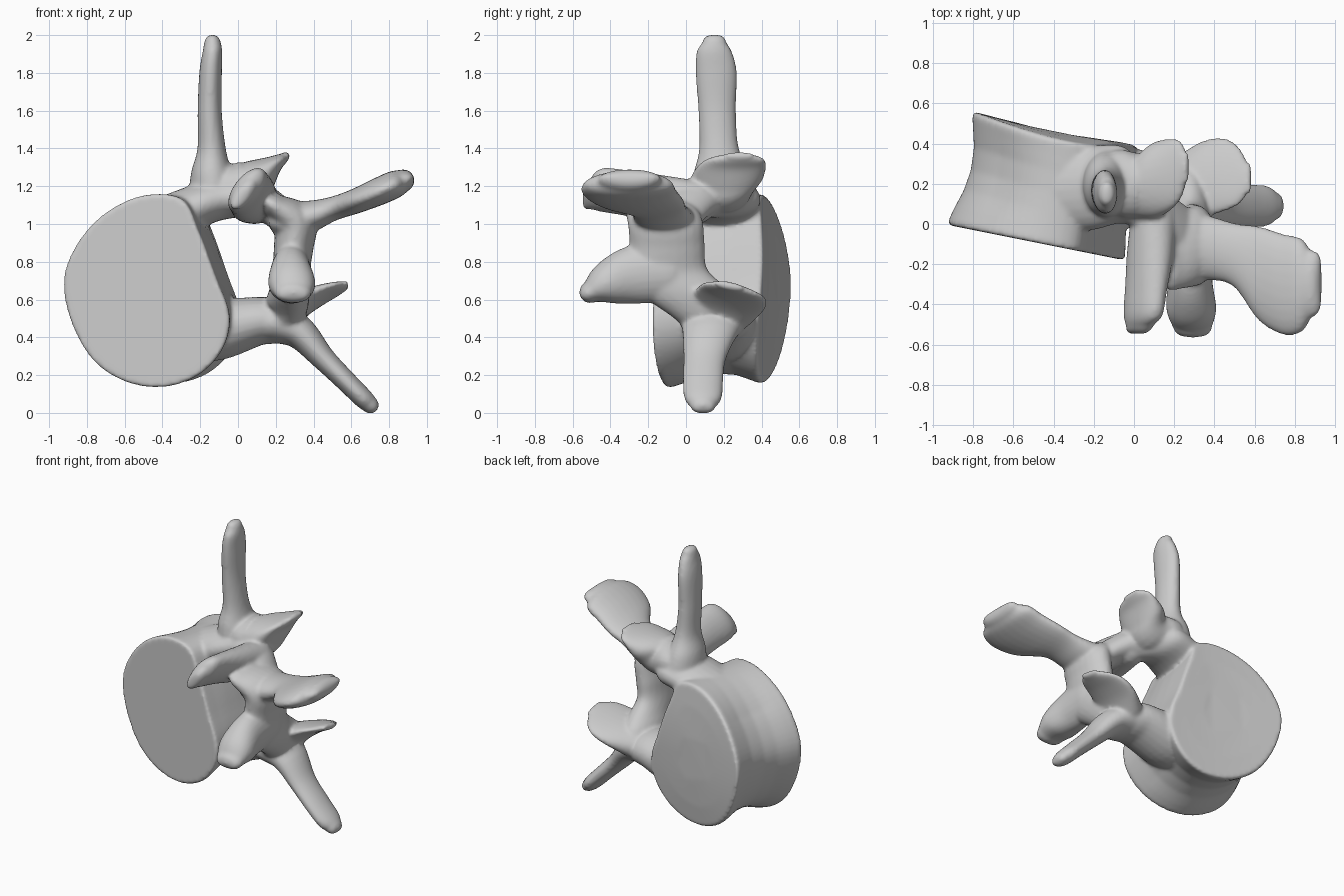
import bpy, bmesh, math
from mathutils import Vector

cube = bpy.data.objects.get("Cube")
if cube:
    bpy.data.objects.remove(cube)

bone = bpy.data.materials.new("bone_grey")
bone.use_nodes = True
GREY = (0.6, 0.6, 0.6, 1)
bone.diffuse_color = GREY
bone.node_tree.nodes["Principled BSDF"].inputs["Base Color"].default_value = GREY


def spline(keys, closed=False, steps=5):
    """Catmull-Rom curve through tuples of any length."""
    n, out = len(keys), []
    pick = lambda i: keys[i % n] if closed else keys[max(0, min(n - 1, i))]
    for i in range(n if closed else n - 1):
        for s in range(steps):
            t = s / steps
            out.append([0.5 * (2 * b + (c - a) * t + (2 * a - 5 * b + 4 * c - d) * t * t
                               + (3 * b - a - 3 * c + d) * t ** 3)
                        for a, b, c, d in zip(*(pick(i + k) for k in (-1, 0, 1, 2)))])
    if not closed:
        out.append(list(keys[-1]))
    return out


def loft(bm, rings):
    """Skin a list of point rings and close both ends."""
    loops = [[bm.verts.new(p) for p in ring] for ring in rings]
    faces = [bm.faces.new(loops[0]), bm.faces.new(loops[-1])]
    n = len(loops[0])
    for a, b in zip(loops, loops[1:]):
        for i in range(n):
            j = (i + 1) % n
            faces.append(bm.faces.new((a[i], a[j], b[j], b[i])))
    bmesh.ops.recalc_face_normals(bm, faces=faces)


def limb(bm, wide, keys, sides=24):
    """Oval limb; each key is x, y, z, half width, half thickness."""
    wide = Vector(wide).normalized()
    path = spline(keys)
    mid = [Vector(p[:3]) for p in path]
    last = len(path) - 1
    tans = [(mid[min(i + 1, last)] - mid[max(i - 1, 0)]).normalized() for i in range(last + 1)]
    stations = [(c, t, p[3], p[4]) for c, t, p in zip(mid, tans, path)]

    def cap(station, sign):
        c, t, a, b = station
        r = min(a, b)
        return [(c + t * sign * r * math.sin(q), t, a - r * (1 - math.cos(q)),
                 b - r * (1 - math.cos(q))) for q in (0.4, 0.8, 1.15, 1.4)]

    stations = cap(stations[0], -1)[::-1] + stations + cap(stations[-1], 1)
    rings = []
    for c, t, a, b in stations:
        thin = t.cross(wide).normalized()
        rings.append([c + wide * a * math.cos(q) + thin * b * math.sin(q)
                      for q in (math.tau * k / sides for k in range(sides))])
    loft(bm, rings)


bm = bmesh.new()

# Vertebral body: drum with slanted ends, waisted except on the canal side, rear end bowed
outline = spline([(-.3, 1.13), (-.5, 1.15), (-.7, 1.06), (-.85, .9), (-.925, .7), (-.88, .47),
                  (-.76, .27), (-.58, .16), (-.38, .14), (-.2, .21), (-.08, .35), (-.05, .52),
                  (-.12, .72), (-.21, .96)], closed=True)
CENTRE = Vector((-.49, .65))
CANAL = Vector((.8, .6))
rings = []
for t, s, waist in ((0, .5, 0), (0, .99, 0), (.015, 1.003, 0), (.05, 1.003, 0), (.16, 1, .03),
                    (.32, 1, .09), (.5, 1, .12), (.7, 1, .1), (.86, 1, .04), (.95, 1, .005),
                    (.985, 1, 0), (1, .98, 0), (.99, .7, 0), (.98, .4, 0)):
    ring = []
    for p in outline:
        off = Vector(p) - CENTRE
        toward = max(0, off.normalized().dot(CANAL))
        off *= s - waist * (1 - 1.3 * toward)
        px = CENTRE.x + off.x * (1 - .07 * t) + .095 * t
        front = -.18 - .2 * (px + .05)
        rear = .405 - .205 * (px + .05) - .2 * off.y ** 2
        ring.append((px, front + (rear - front) * t, CENTRE.y + off.y * (1 - .02 * t) + .01 * t))
    rings.append(ring)
loft(bm, rings)

Y = (0, 1, 0)
# upper pedicle and lamina
limb(bm, Y, [(-.4, .16, 1.0, .21, .14), (-.2, .18, 1.1, .21, .115), (-.04, .19, 1.14, .19, .11),
             (.1, .06, 1.125, .16, .1), (.2, -.04, 1.07, .17, .09), (.28, -.1, 1.0, .17, .08)])
# rear lamina and lower pedicle
limb(bm, Y, [(.2, -.14, 1.09, .19, .07), (.3, -.11, 1.01, .2, .11), (.295, -.1, .88, .2, .105),
             (.28, -.1, .75, .22, .1), (.27, .02, .62, .25, .11), (.22, .14, .5, .18, .12),
             (.1, .17, .485, .19, .13), (-.1, .18, .445, .2, .165), (-.25, .18, .45, .2, .18)])
# upper transverse process
limb(bm, Y, [(-.13, .2, 1.17, .17, .13), (-.14, .19, 1.27, .15, .11), (-.14, .175, 1.4, .105, .075),
             (-.15, .165, 1.6, .1, .064), (-.145, .16, 1.8, .11, .06),
             (-.135, .15, 1.91, .095, .052), (-.135, .15, 1.958, .065, .045)])
# lower transverse process
limb(bm, Y, [(.18, .15, .48, .18, .11), (.32, .13, .43, .15, .09), (.45, .1, .29, .113, .064),
             (.57, .09, .17, .108, .056), (.66, .09, .08, .1, .053), (.7, .09, .042, .07, .046)])
# spinous process
limb(bm, Y, [(.26, -.11, 1.02, .18, .1), (.38, -.12, 1.04, .16, .085), (.5, -.155, 1.08, .16, .064),
             (.62, -.245, 1.12, .235, .066), (.74, -.3, 1.17, .252, .073),
             (.83, -.305, 1.21, .235, .073), (.875, -.3, 1.23, .17, .06)])
# rear articular processes
limb(bm, Y, [(-.05, .2, 1.2, .17, .12), (.04, .19, 1.195, .165, .14), (.11, .22, 1.25, .19, .105),
             (.19, .25, 1.315, .175, .05), (.235, .27, 1.345, .14, .03), (.255, .28, 1.36, .08, .022)])
limb(bm, (0, 1, -.2), [(.24, .17, .52, .18, .1), (.34, .22, .58, .195, .065),
                       (.44, .245, .625, .19, .042), (.52, .24, .655, .15, .028),
                       (.565, .23, .672, .08, .022)])
# front articular processes
limb(bm, (.6, 0, .8), [(.1, .05, 1.115, .12, .11), (.08, -.15, 1.135, .14, .1),
                       (.06, -.32, 1.165, .14, .08), (.045, -.45, 1.18, .135, .068),
                       (.03, -.505, 1.16, .095, .05)])
limb(bm, (1, 0, 0), [(.29, -.1, .75, .1, .16), (.28, -.28, .73, .11, .155),
                     (.285, -.42, .685, .125, .115), (.29, -.505, .64, .1, .06)])

# Fuse every part into one smooth bone
mesh = bpy.data.meshes.new("vertebra")
bm.to_mesh(mesh)
bm.free()
mesh.materials.append(bone)
vertebra = bpy.data.objects.new("vertebra", mesh)
bpy.context.collection.objects.link(vertebra)
fuse = vertebra.modifiers.new("fuse", 'REMESH')
fuse.mode = 'VOXEL'
fuse.voxel_size = .012
fuse.use_smooth_shade = True
soften = vertebra.modifiers.new("soften", 'SMOOTH')
soften.factor = .5
soften.iterations = 7
